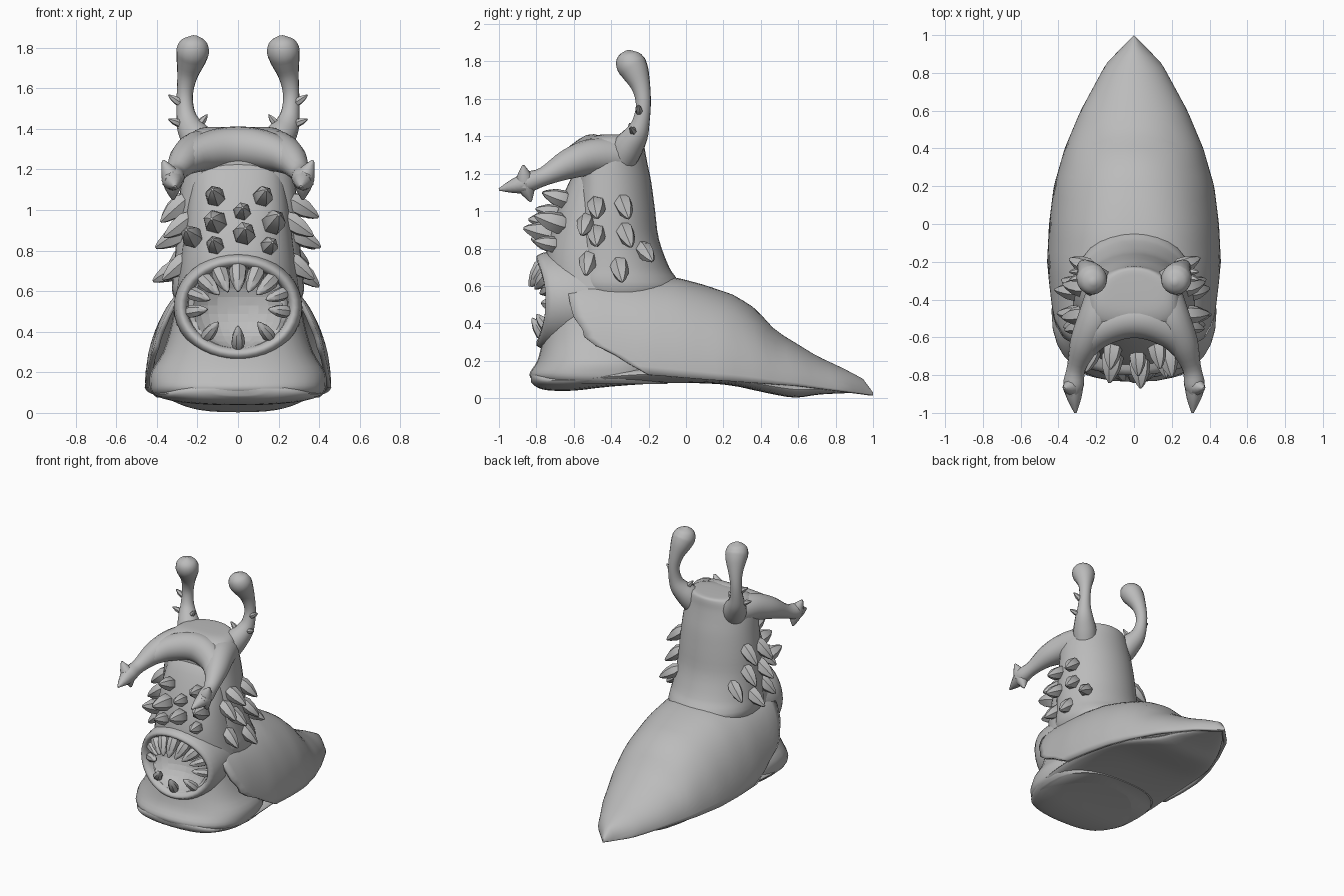
import bpy, bmesh, math, random
from mathutils import Vector

if "Cube" in bpy.data.objects:
    bpy.data.objects.remove(bpy.data.objects["Cube"])

random.seed(4)
skin = bpy.data.materials.new("grey skin")
skin.diffuse_color = (0.5, 0.5, 0.5, 1)
skin.use_nodes = True
skin.node_tree.nodes["Principled BSDF"].inputs["Base Color"].default_value = skin.diffuse_color


def spline(keys, n):
    """Catmull-Rom through a list of tuples, n steps per span."""
    out = []
    for i in range(len(keys) - 1):
        p = [Vector(keys[max(0, min(len(keys) - 1, i + k))]) for k in (-1, 0, 1, 2)]
        for s in range(n):
            t = s / n
            out.append(0.5 * (2 * p[1] + (p[2] - p[0]) * t
                       + (2 * p[0] - 5 * p[1] + 4 * p[2] - p[3]) * t * t
                       + (3 * p[1] - p[0] - 3 * p[2] + p[3]) * t ** 3))
    return out + [Vector(keys[-1])]


def lerp(keys, v):
    """Piecewise linear lookup in (position, value) pairs."""
    for (a, x), (b, y) in zip(keys, keys[1:]):
        if v <= b:
            return x + (y - x) * max(0, (v - a) / (b - a))
    return keys[-1][1]


def power(v, p):
    return math.copysign(abs(v) ** (2 / p), v)


def skin_rings(name, rings, closed=True, caps=True, angle=50):
    """Bridge equal rings of points into an object."""
    bm = bmesh.new()
    rows = [[bm.verts.new(p) for p in r] for r in rings]
    n = len(rows[0])
    for a, b in zip(rows, rows[1:]):
        for i in range(n if closed else n - 1):
            j = (i + 1) % n
            bm.faces.new((a[i], a[j], b[j], b[i]))
    if closed and caps:
        bm.faces.new(rows[0])
        bm.faces.new(rows[-1])
    bmesh.ops.remove_doubles(bm, verts=bm.verts, dist=0.0003)
    bmesh.ops.recalc_face_normals(bm, faces=bm.faces)
    me = bpy.data.meshes.new(name)
    bm.to_mesh(me)
    bm.free()
    me.materials.append(skin)
    ob = bpy.data.objects.new(name, me)
    bpy.context.collection.objects.link(ob)
    bpy.ops.object.select_all(action='DESELECT')
    ob.select_set(True)
    bpy.context.view_layer.objects.active = ob
    bpy.ops.object.shade_smooth_by_angle(angle=math.radians(angle))
    return ob


def column(name, keys, front, back, mid, seg=32, steps=3):
    """Upright loft; keys are (z, front y, back y, half width)."""
    rings = []
    for z, f, b, w in spline(keys, steps):
        c0 = f + (b - f) * mid
        ring = []
        for i in range(seg):
            c, s = math.cos(2 * math.pi * i / seg), math.sin(2 * math.pi * i / seg)
            p, d = (back, b - c0) if s > 0 else (front, c0 - f)
            ring.append((power(c, p) * w, c0 + power(s, p) * d, z))
        rings.append(ring)
    return skin_rings(name, rings)


def tube(name, keys, seg=16, steps=4, angle=50):
    """Sweep a circle; keys are (x, y, z, radius)."""
    pts = spline(keys, steps)
    rings = []
    up = None
    for i, p in enumerate(pts):
        t = (pts[min(i + 1, len(pts) - 1)].to_3d() - pts[max(i - 1, 0)].to_3d()).normalized()
        up = up or t.orthogonal()
        up = (up - t * up.dot(t)).normalized()
        side = t.cross(up)
        r = max(p[3], 0.002)
        rings.append([p.to_3d() + r * (up * math.cos(2 * math.pi * k / seg)
                      + side * math.sin(2 * math.pi * k / seg)) for k in range(seg)])
    return skin_rings(name, rings, angle=angle)


def spike(name, base, direction, length, r, seg=6):
    """Blunt faceted horn with a swollen base."""
    b, d = Vector(base), Vector(direction).normalized()
    tube(name, [(*(b + d * length * t), r * k) for t, k in
                ((-0.25, 0.6), (0.1, 1.0), (0.5, 0.85), (0.85, 0.42), (1, 0.12))], seg, 1, 45)


# Trunk flaring into the front of the foot
trunk = column("trunk", [
    (0.075, -0.79, -0.10, 0.40), (0.10, -0.825, -0.10, 0.425), (0.135, -0.835, -0.10, 0.435),
    (0.20, -0.795, -0.12, 0.43), (0.30, -0.77, -0.15, 0.37), (0.45, -0.75, -0.15, 0.325),
    (0.60, -0.75, -0.15, 0.305), (0.75, -0.75, -0.2, 0.285), (0.90, -0.72, -0.25, 0.265),
    (1.05, -0.67, -0.3, 0.245), (1.20, -0.60, -0.3, 0.22), (1.28, -0.52, -0.3, 0.18)],
    2.45, 2.6, 0.5)

# Mouth hollow
bpy.ops.mesh.primitive_uv_sphere_add(segments=32, ring_count=16, location=(0, -0.8, 0.53))
cutter = bpy.context.object
cutter.name = "mouth_cutter"
cutter.scale = (0.265, 0.2, 0.215)
bpy.ops.object.shade_smooth()
cutter.hide_render = True
cutter.hide_set(True)
cutter.data.materials.append(skin)
cut = trunk.modifiers.new("mouth", 'BOOLEAN')
cut.operation = 'DIFFERENCE'
cut.object = cutter

# Muzzle: collar swelling from the trunk into a rounded lip
muzzle = []
for grow, y in ((0.0, -0.56), (0.006, -0.64), (0.004, -0.72), (-0.006, -0.77), (-0.022, -0.80),
                (-0.042, -0.80), (-0.060, -0.77), (-0.066, -0.72)):
    muzzle.append([((0.312 + grow) * math.cos(a), y + 0.05 * math.cos(a) ** 2,
                    0.52 + (0.262 + grow) * math.sin(a))
                   for a in (2 * math.pi * i / 40 for i in range(40))])
skin_rings("muzzle_lip", muzzle, caps=False, angle=80)

# Teeth
for deg, size in ((90, 1.2), (67, 1.15), (113, 1.15), (45, 1.1), (135, 1.1), (20, .95),
                  (160, .95), (-8, .9), (188, .9), (-50, .9), (230, .9), (-90, .95)):
    a = math.radians(deg)
    c, s = math.cos(a), math.sin(a)
    spike("tooth", (0.24 * c, -0.765 + 0.05 * c * c, 0.525 + 0.19 * s),
          (-0.8 * c, -0.5, -0.8 * s), 0.115 * size, 0.037 * size, 7)

# Neck behind the trunk
column("neck", [
    (0.46, -0.52, -0.10, 0.27), (0.58, -0.59, -0.03, 0.32), (0.64, -0.60, -0.05, 0.325),
    (0.70, -0.59, -0.09, 0.318), (0.85, -0.59, -0.145, 0.305), (1.00, -0.585, -0.165, 0.295),
    (1.15, -0.58, -0.185, 0.28), (1.25, -0.58, -0.205, 0.268), (1.33, -0.57, -0.22, 0.25),
    (1.38, -0.54, -0.225, 0.225), (1.405, -0.48, -0.235, 0.18), (1.41, -0.42, -0.27, 0.11)],
    3.0, 2.0, 0.42)

# Brow arch across the front
brow = [(0.285, -0.70, 1.215, 0.052), (0.205, -0.585, 1.27, 0.085), (0.1, -0.52, 1.3, 0.1)]
tube("brow", brow + [(0, -0.50, 1.308, 0.104)] + [(-x, y, z, r) for x, y, z, r in reversed(brow)])

# Mantle cloak: an arched shell tapering to the tail, with a slanted front edge
top = [(-0.65, 0.675), (-0.3, 0.665), (-0.05, 0.645), (0.1, 0.605), (0.26, 0.55), (0.37, 0.48),
       (0.48, 0.36), (0.7, 0.225), (0.85, 0.155), (0.97, 0.09), (1, 0.03)]
rim = [(-0.65, 0.19), (-0.2, 0.125), (0.1, 0.10), (0.6, 0.065), (1, 0.015)]
wide = [(-0.65, 0.40), (-0.5, 0.435), (-0.2, 0.46), (0, 0.45), (0.2, 0.425), (0.4, 0.367),
        (0.6, 0.283), (0.85, 0.147), (1, 0.0)]
edge = [(0, -0.2), (0.1, -0.33), (0.2, -0.42), (0.26, -0.54), (0.4, -0.555), (0.5, -0.60),
        (0.65, -0.62), (0.78, -0.63), (0.92, -0.55), (1, -0.5)]
rings = []
for u in range(29):
    ring = []
    for v in range(41):
        a = math.pi * v / 40
        s = math.sin(a)
        y0 = lerp(edge, s)
        y = y0 + (1 - y0) * u / 28
        b = lerp(rim, y)
        full = lerp([(-0.6, 3.4), (-0.1, 2.6), (0.4, 2.0)], y)
        ring.append((lerp(wide, y) * power(math.cos(a), full), y, b + (lerp(top, y) - b) * s))
    rings.append(ring)
mantle = skin_rings("mantle", rings, closed=False)
shell = mantle.modifiers.new("thickness", 'SOLIDIFY')
shell.thickness = 0.025
shell.offset = -1

# Foot: one long slug sole with a low keel under the tail
foot = []
for y, w, lo, hi in spline([(-0.83, 0.12, 0.085, 0.14), (-0.80, 0.25, 0.06, 0.15),
                            (-0.74, 0.33, 0.042, 0.15), (-0.60, 0.405, 0.04, 0.15),
                            (-0.40, 0.435, 0.062, 0.17), (-0.1, 0.435, 0.08, 0.18),
                            (0.2, 0.40, 0.073, 0.14), (0.42, 0.335, 0.03, 0.11),
                            (0.58, 0.26, 0.003, 0.09), (0.72, 0.19, 0.02, 0.075),
                            (0.95, 0.04, 0.03, 0.05)], 3):
    foot.append([(w * power(math.cos(a), 2.5), y, (lo + hi) / 2 + (hi - lo) / 2 * math.sin(a))
                 for a in (k * math.pi / 14 for k in range(28))])
skin_rings("foot", foot)

# Mirrored parts: arms with claws, eye stalks, thorns, flank spikes
for m in (-1, 1):
    tube("arm", [(m * x, y, z, r) for x, y, z, r in (
        (0.325, -0.91, 1.14, 0.035), (0.32, -0.85, 1.155, 0.055), (0.305, -0.76, 1.185, 0.05),
        (0.26, -0.63, 1.25, 0.08), (0.2, -0.50, 1.29, 0.098), (0.15, -0.36, 1.29, 0.1))])
    for tip in ((0.31, -1.0, 1.115), (0.37, -0.87, 1.245), (0.32, -0.83, 1.05)):
        b = Vector((m * 0.322, -0.86, 1.148))
        e = Vector((m * tip[0], *tip[1:]))
        tube("arm_claw", [(*b, 0.055), (*b.lerp(e, 0.5), 0.036), (*e, 0.006)], 8, 3)
    tube("eye_stalk", [(m * x, y, z, r) for x, y, z, r in (
        (0.15, -0.36, 1.25, 0.08), (0.195, -0.31, 1.34, 0.082), (0.238, -0.265, 1.41, 0.064),
        (0.258, -0.24, 1.48, 0.046), (0.262, -0.228, 1.57, 0.04), (0.25, -0.24, 1.66, 0.05),
        (0.232, -0.27, 1.74, 0.073), (0.222, -0.295, 1.79, 0.08), (0.216, -0.305, 1.835, 0.06),
        (0.214, -0.308, 1.86, 0.012))])
    for base, d in (((0.29, -0.25, 1.53), (1, -0.1, 0.7)), ((0.285, -0.28, 1.425), (1, -0.3, 0.4)),
                    ((0.19, -0.29, 1.42), (-0.7, -0.2, 0.9))):
        spike("stalk_thorn", (m * base[0], *base[1:]), (m * d[0], *d[1:]), 0.065, 0.02)
    for y, z, k in ((-0.48, 1.04, 1.05), (-0.34, 1.05, 1), (-0.53, 0.95, 1), (-0.48, 0.89, 1.05),
                    (-0.33, 0.90, 1), (-0.23, 0.80, 0.95), (-0.52, 0.75, 1), (-0.36, 0.72, 1.05)):
        x = 0.28 - 0.04 * (y > -0.25) - 0.02 * (y < -0.5) - 0.06 * (z - 0.8)
        spike("flank_spike", (m * x, y, z),
              (m, 2.0 * (y + 0.45) + random.uniform(-0.15, 0.15), random.uniform(-0.9, -0.5)),
              0.145 * k, 0.05 * k)

# Spikes on the front of the trunk
for x, z, k in ((-0.11, 1.06, 1), (0.12, 1.06, 1), (0.02, 0.99, 0.9), (-0.11, 0.94, 1.2),
                (0.17, 0.93, 1.2), (0.03, 0.88, 1.15), (-0.22, 0.86, 1.1), (-0.11, 0.82, 0.9),
                (0.15, 0.82, 0.9)):
    y = lerp([(0.7, -0.76), (0.9, -0.72), (1.05, -0.67), (1.2, -0.6)], z) + 1.6 * x * x
    spike("front_spike", (x, y, z), (x * 1.2, -1, random.uniform(0.0, 0.35)), 0.13 * k, 0.05 * k)
